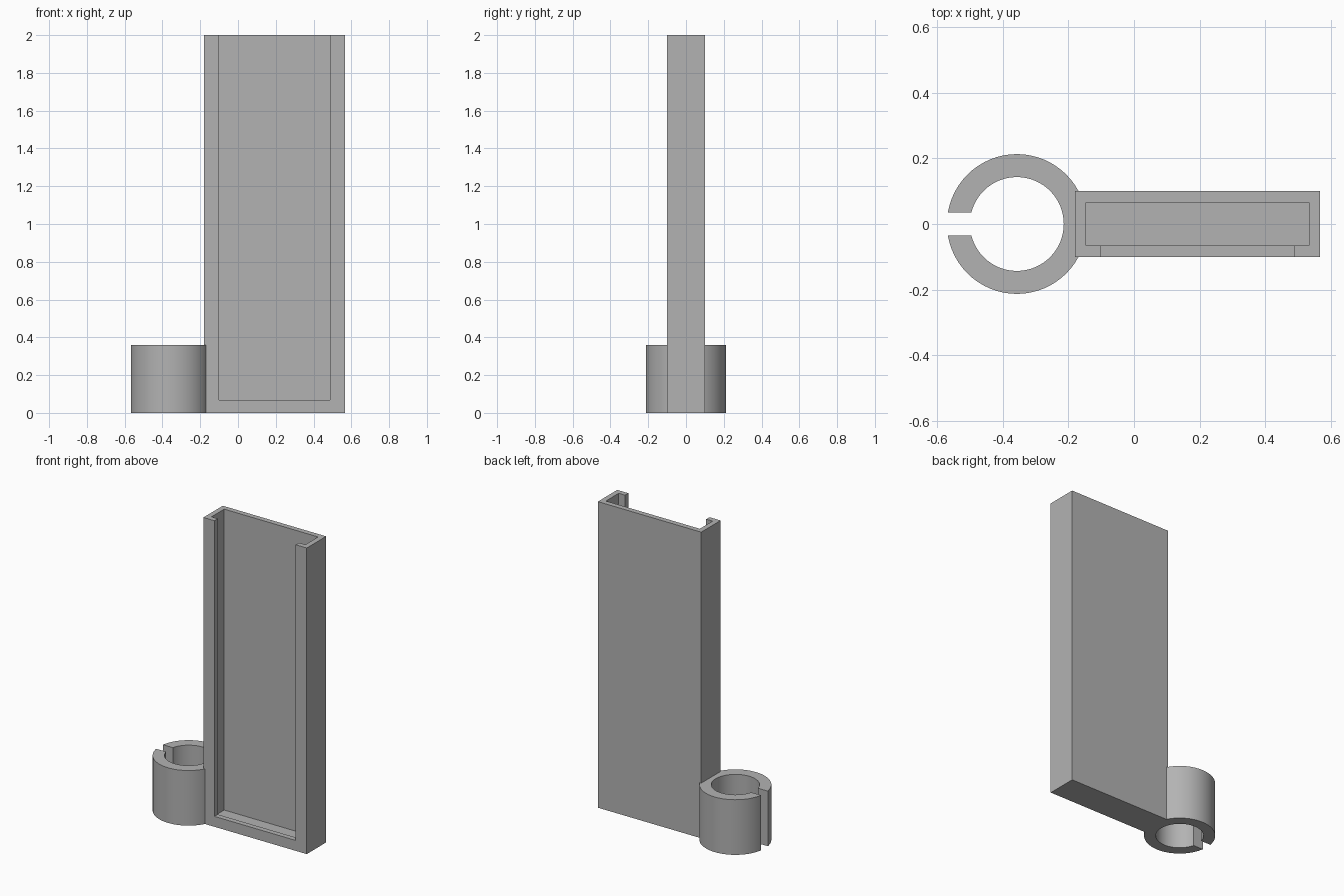
import bpy
import bmesh
from math import radians
from mathutils import Matrix, Vector

if "Cube" in bpy.data.objects:
    bpy.data.objects.remove(bpy.data.objects["Cube"])

GREY = (0.45, 0.45, 0.45, 1)
grey = bpy.data.materials.new("plain grey")
grey.use_nodes = True
grey.diffuse_color = GREY
grey.node_tree.nodes["Principled BSDF"].inputs["Base Color"].default_value = GREY


def finish(name, bm):
    mesh = bpy.data.meshes.new(name)
    bm.to_mesh(mesh)
    bm.free()
    mesh.materials.append(grey)
    obj = bpy.data.objects.new(name, mesh)
    bpy.context.collection.objects.link(obj)
    return obj


def box(name, low, high):
    low, high = Vector(low), Vector(high)
    bm = bmesh.new()
    bmesh.ops.create_cube(bm, size=1, matrix=Matrix.Translation((low + high) / 2)
                          @ Matrix.Diagonal((*(high - low), 1)))
    return finish(name, bm)


def cylinder(name, centre, radius, low, high):
    bm = bmesh.new()
    bmesh.ops.create_cone(bm, cap_ends=True, segments=64, radius1=radius,
                          radius2=radius, depth=high - low,
                          matrix=Matrix.Translation((*centre, (low + high) / 2)))
    return finish(name, bm)


def cut(obj, cutter):
    """Subtract the cutter from the object, then discard it."""
    cutter.hide_render = True
    mod = obj.modifiers.new("cut", 'BOOLEAN')
    mod.operation, mod.solver, mod.object = 'DIFFERENCE', 'EXACT', cutter
    bpy.context.view_layer.objects.active = obj
    bpy.ops.object.modifier_apply(modifier=mod.name)
    bpy.data.objects.remove(cutter)


# Tray: hollow block, open at the top, with a lipped window in front
LEFT, RIGHT, HALF, TOP = -0.18, 0.567, 0.1, 2.0
WALL, LIP = 0.034, 0.08
tray = box("tray", (LEFT, -HALF, 0), (RIGHT, HALF, TOP))
cut(tray, box("cavity", (LEFT + WALL, -HALF + WALL, WALL),
              (RIGHT - WALL, HALF - WALL, TOP + 1)))
cut(tray, box("window", (LEFT + LIP, -HALF - 1, 2 * WALL),
              (RIGHT - LIP, 0, TOP + 1)))

# Split ring clip, trimmed where it meets the tray
centre, height = (-0.357, 0), 0.36
ring = cylinder("ring_clip", centre, 0.213, 0, height)
cut(ring, cylinder("bore", centre, 0.143, -1, 1))
cut(ring, box("slot", (-1, -0.035, -1), (centre[0], 0.035, 1)))
cut(ring, box("trim", (LEFT, -HALF, -1), (RIGHT, HALF, 1)))

bpy.ops.object.select_all(action='DESELECT')
ring.select_set(True)
bpy.context.view_layer.objects.active = ring
bpy.ops.object.shade_smooth_by_angle(angle=radians(30))
